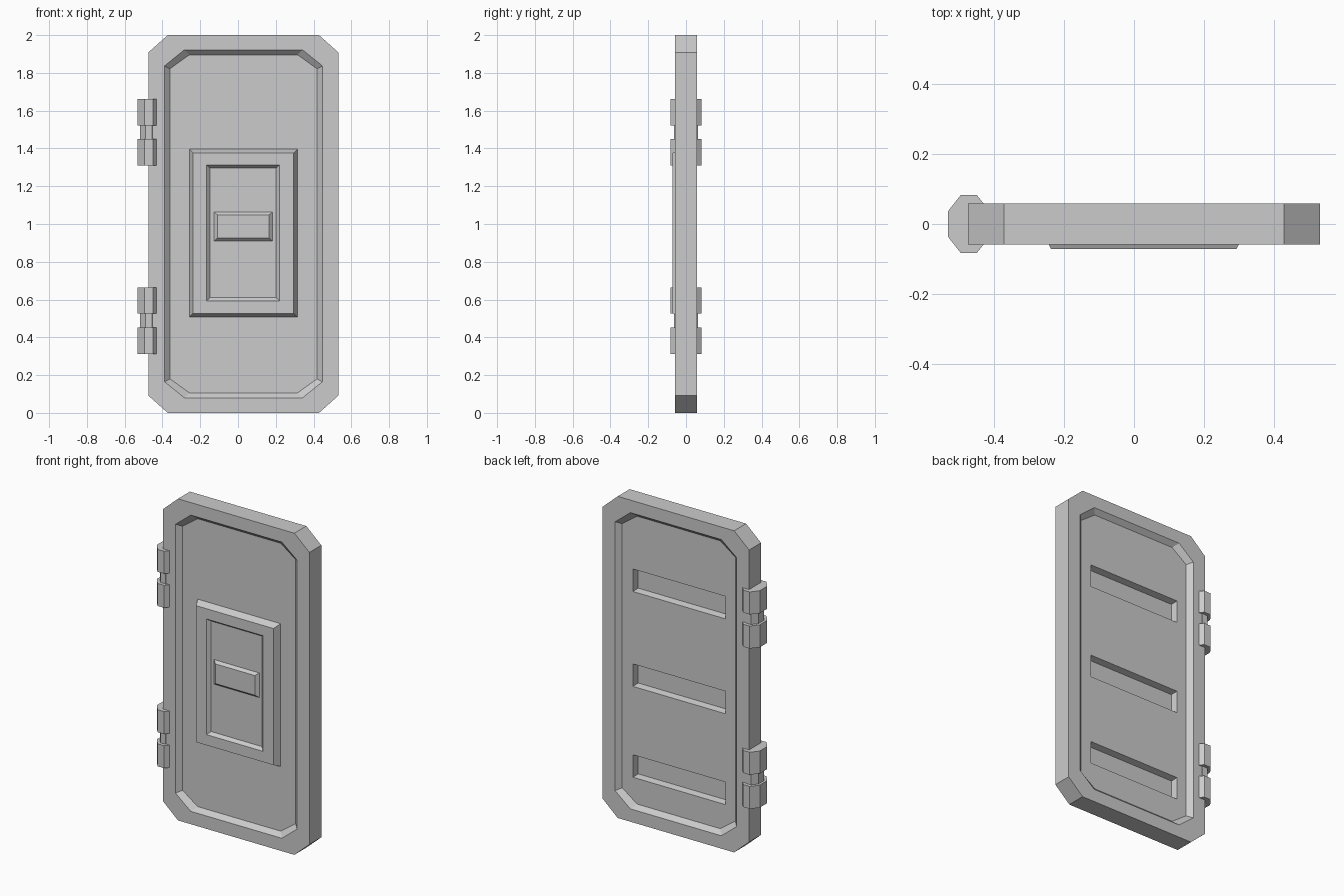
import bpy, bmesh

if "Cube" in bpy.data.objects:
    bpy.data.objects.remove(bpy.data.objects["Cube"])


def octagon(x0, x1, z0, z1, cx=0.0, cz=0.0):
    """Rectangle in XZ with its corners cut by cx, cz (plain rectangle if cx is 0)."""
    if cx == 0:
        return [(x0, z0), (x1, z0), (x1, z1), (x0, z1)]
    return [(x0 + cx, z0), (x1 - cx, z0), (x1, z0 + cz), (x1, z1 - cz),
            (x1 - cx, z1), (x0 + cx, z1), (x0, z1 - cz), (x0, z0 + cz)]


def loft(name, rings):
    """Join equal-sized rings of 3D points into a closed flat-shaded solid."""
    bm = bmesh.new()
    loops = [[bm.verts.new(p) for p in ring] for ring in rings]
    for a, b in zip(loops, loops[1:]):
        for i in range(len(a)):
            j = (i + 1) % len(a)
            bm.faces.new((a[i], a[j], b[j], b[i]))
    bm.faces.new(loops[0])
    bm.faces.new(loops[-1])
    bmesh.ops.recalc_face_normals(bm, faces=bm.faces)
    mesh = bpy.data.meshes.new(name)
    bm.to_mesh(mesh)
    bm.free()
    ob = bpy.data.objects.new(name, mesh)
    bpy.context.collection.objects.link(ob)
    return ob


def loft_y(name, layers):
    return loft(name, [[(x, y, z) for x, z in pts] for pts, y in layers])


# Door slab with a sloped recess on both faces
rim = octagon(-0.475, 0.532, 0, 2, 0.103, 0.092)
outer = octagon(-0.389, 0.447, 0.08, 1.922, 0.105, 0.085)
inner = octagon(-0.36, 0.418, 0.106, 1.896, 0.103, 0.074)
T, R = 0.0585, 0.03
door = loft_y("door_slab", [(inner, -R), (outer, -T), (rim, -T),
                            (rim, T), (outer, T), (inner, R)])

# Three sunken slots in the back
for i, top in enumerate((1.56, 0.97, 0.405)):
    x0, x1, z0, s = -0.293, 0.344, top - 0.14, 0.008
    cutter = loft_y("slot_cutter_%d" % i, [
        (octagon(x0 + s, x1 - s, z0 + s, top - s), -0.01),
        (octagon(x0, x1, z0, top), R),
        (octagon(x0, x1, z0, top), 0.1)])
    mod = door.modifiers.new("slot", 'BOOLEAN')
    mod.operation = 'DIFFERENCE'
    mod.solver = 'EXACT'
    mod.object = cutter
    bpy.context.view_layer.objects.active = door
    bpy.ops.object.modifier_apply(modifier=mod.name)
    bpy.data.objects.remove(cutter)

# Raised front panel with a shallow recess
base = octagon(-0.257, 0.315, 0.508, 1.396)
loft_y("front_panel", [
    (base, -0.02), (base, -R),
    (octagon(-0.238, 0.294, 0.527, 1.376), -0.071),
    (octagon(-0.167, 0.22, 0.593, 1.312), -0.071),
    (octagon(-0.148, 0.202, 0.61, 1.297), -0.052)])

# Handle plate in the middle of the panel
plate = octagon(-0.127, 0.183, 0.91, 1.063)
loft_y("handle_plate", [
    (plate, -0.045), (plate, -0.052),
    (octagon(-0.108, 0.164, 0.926, 1.048), -0.069)])


# Hinges: two eight-sided knuckles and a thinner pin each
def prism(name, z0, z1, k):
    w, d = 0.06 * k, 0.083 * k
    pts = octagon(-0.473 - w, -0.473 + w, -d, d, 0.037 * k, 0.047 * k)
    loft(name, [[(x, y, z) for x, y in pts] for z in (z0, z1)])


for label, z in (("lower", 0.313), ("upper", 1.31)):
    prism(label + "_hinge_bottom_knuckle", z, z + 0.14, 1)
    prism(label + "_hinge_pin", z + 0.13, z + 0.22, 0.75)
    prism(label + "_hinge_top_knuckle", z + 0.212, z + 0.352, 1)
